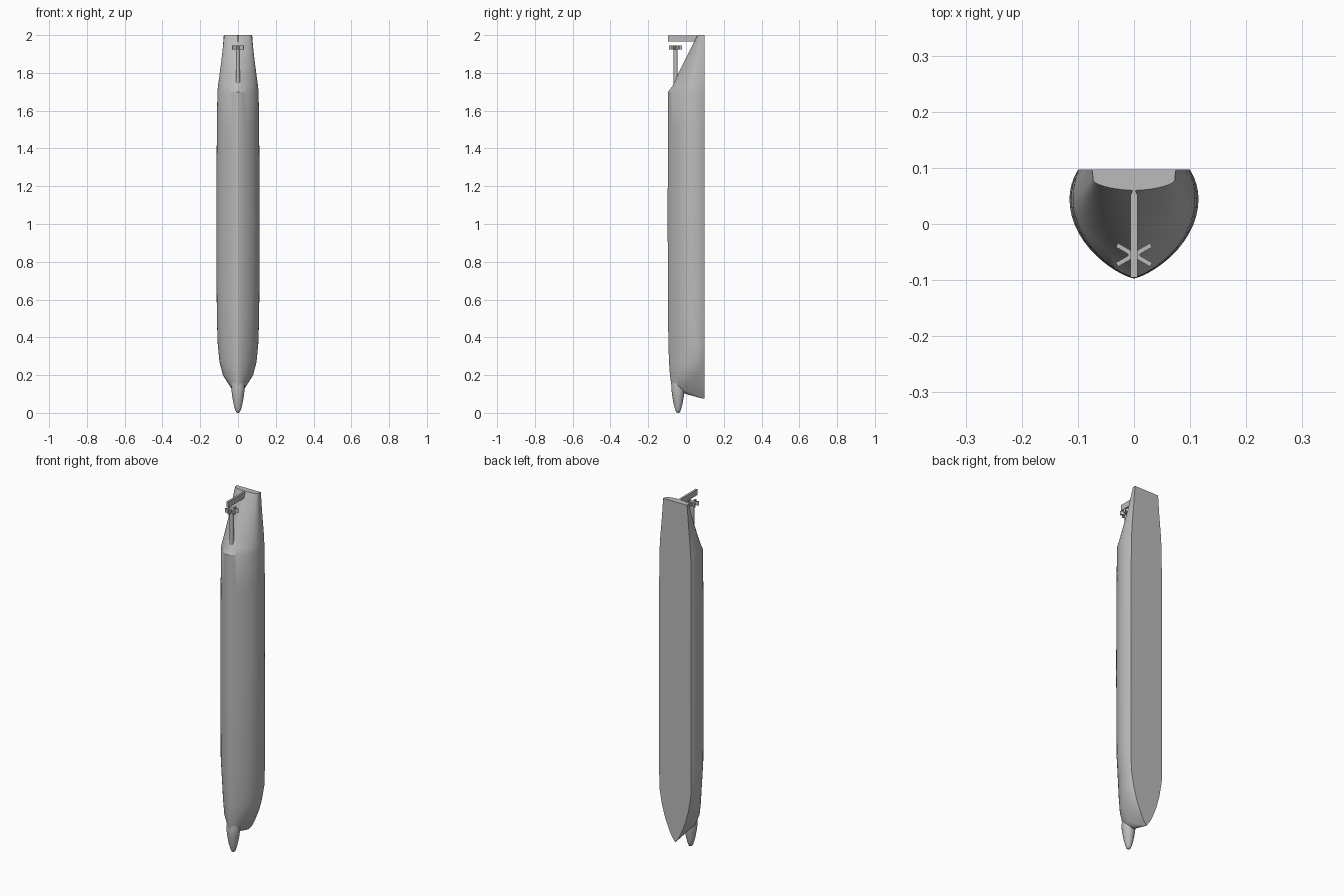
import bpy, bmesh, math
from mathutils import Matrix, Vector

cube = bpy.data.objects.get("Cube")
if cube:
    bpy.data.objects.remove(cube, do_unlink=True)

DECK_Y = 0.097
SHAFT_Y = -0.055

grey = bpy.data.materials.new("light_grey")
grey.use_nodes = True
grey.diffuse_color = (0.5, 0.5, 0.5, 1)
grey.node_tree.nodes["Principled BSDF"].inputs["Base Color"].default_value = (0.5, 0.5, 0.5, 1)


def finish(name, bm, smooth_angle=None):
    """Turn a bmesh into a named object with the shared material."""
    bmesh.ops.remove_doubles(bm, verts=bm.verts, dist=0.00005)
    bmesh.ops.recalc_face_normals(bm, faces=bm.faces)
    mesh = bpy.data.meshes.new(name)
    bm.to_mesh(mesh)
    bm.free()
    mesh.materials.append(grey)
    obj = bpy.data.objects.new(name, mesh)
    bpy.context.collection.objects.link(obj)
    if smooth_angle:
        bpy.ops.object.select_all(action='DESELECT')
        obj.select_set(True)
        bpy.context.view_layer.objects.active = obj
        bpy.ops.object.shade_smooth_by_angle(angle=math.radians(smooth_angle))
    return obj


def loft(bm, rings):
    """Skin closed rings of points and cap both ends."""
    loops = [[bm.verts.new(p) for p in ring] for ring in rings]
    count = len(loops[0])
    for low, high in zip(loops, loops[1:]):
        for i in range(count):
            j = (i + 1) % count
            bm.faces.new((low[i], low[j], high[j], high[i]))
    bm.faces.new(loops[0])
    bm.faces.new(loops[-1])


def add_box(bm, size, matrix):
    box = Matrix.Diagonal(Vector(size).to_4d())
    bmesh.ops.create_cube(bm, size=1, matrix=matrix @ box)


def hull_ring(z, deck_w, belly_w, belly_y, keel_y, fineness):
    """Cross-section: straight topside, then a rounded V down to the keel."""
    half = []
    for i in range(4):
        s = 1 - i / 4
        half.append((belly_w + (deck_w - belly_w) * s * s,
                     belly_y + (DECK_Y - belly_y) * s))
    steps = 14
    for i in range(steps):
        a = math.pi / 2 * i / steps
        half.append((belly_w * math.cos(a) ** fineness,
                     belly_y + (keel_y - belly_y) * math.sin(a)))
    ring = half + [(0, keel_y)] + [(-x, y) for x, y in reversed(half)]
    return [(x, y, z) for x, y in ring]


# Hull stations: height, deck width, belly width, belly y, keel y, fineness
stations = [
    (0.075, 0.001, 0.001, 0.095, 0.09, 1),
    (0.1, 0.02, 0.016, 0.05, 0, 1.2),
    (0.13, 0.036, 0.036, 0, -0.075, 1.2),
    (0.2, 0.064, 0.08, 0.03, -0.085, 1.4),
    (0.27, 0.083, 0.098, 0.052, -0.09, 1.5),
    (0.36, 0.099, 0.107, 0.06, -0.093, 1.5),
    (0.5, 0.1, 0.112, 0.045, -0.095, 1.5),
    (1, 0.1, 0.115, 0.045, -0.097, 1.5),
    (1.5, 0.1, 0.112, 0.045, -0.096, 1.5),
    (1.7, 0.098, 0.109, 0.045, -0.095, 1.5),
    (1.73, 0.096, 0.106, 0.047, -0.072, 1.5),
    (1.78, 0.093, 0.099, 0.052, -0.05, 1.6),
    (1.89, 0.083, 0.085, 0.066, 0.005, 1.5),
    (2, 0.075, 0.073, 0.08, 0.06, 1.2),
]
bm = bmesh.new()
loft(bm, [hull_ring(*s) for s in stations])
finish("hull", bm, 28)

# Bulbous bow
bm = bmesh.new()
profile = [(0, 0.003), (0.004, 0.01), (0.02, 0.016), (0.05, 0.024),
           (0.09, 0.031), (0.13, 0.036), (0.16, 0.033), (0.22, 0.02)]
rings = []
for z, r in profile:
    angles = [math.tau * i / 24 for i in range(24)]
    rings.append([(r * math.cos(a), -0.042 + r * math.sin(a), z) for a in angles])
loft(bm, rings)
finish("bow_bulb", bm, 50)

# Propeller shaft
bm = bmesh.new()
bmesh.ops.create_cone(bm, cap_ends=True, segments=16, radius1=0.011, radius2=0.011,
                      depth=0.23, matrix=Matrix.Translation((0, SHAFT_Y, 1.83)))
finish("propeller_shaft", bm, 40)

# Propeller with six blades
bm = bmesh.new()
for i in range(3):
    spin = Matrix.Rotation(math.pi * i / 3 + math.pi / 6, 4, 'Z')
    add_box(bm, (0.07, 0.008, 0.02), Matrix.Translation((0, SHAFT_Y, 1.935)) @ spin)
finish("propeller", bm)

# Rudder with a tapered leading edge
outline = [(-0.006, -0.095), (0.006, -0.095), (0.006, 0.052),
           (0.002, 0.06), (-0.002, 0.06), (-0.006, 0.052)]
bm = bmesh.new()
loft(bm, [[(x, y, z) for x, y in outline] for z in (1.967, 1.999)])
finish("rudder", bm)
